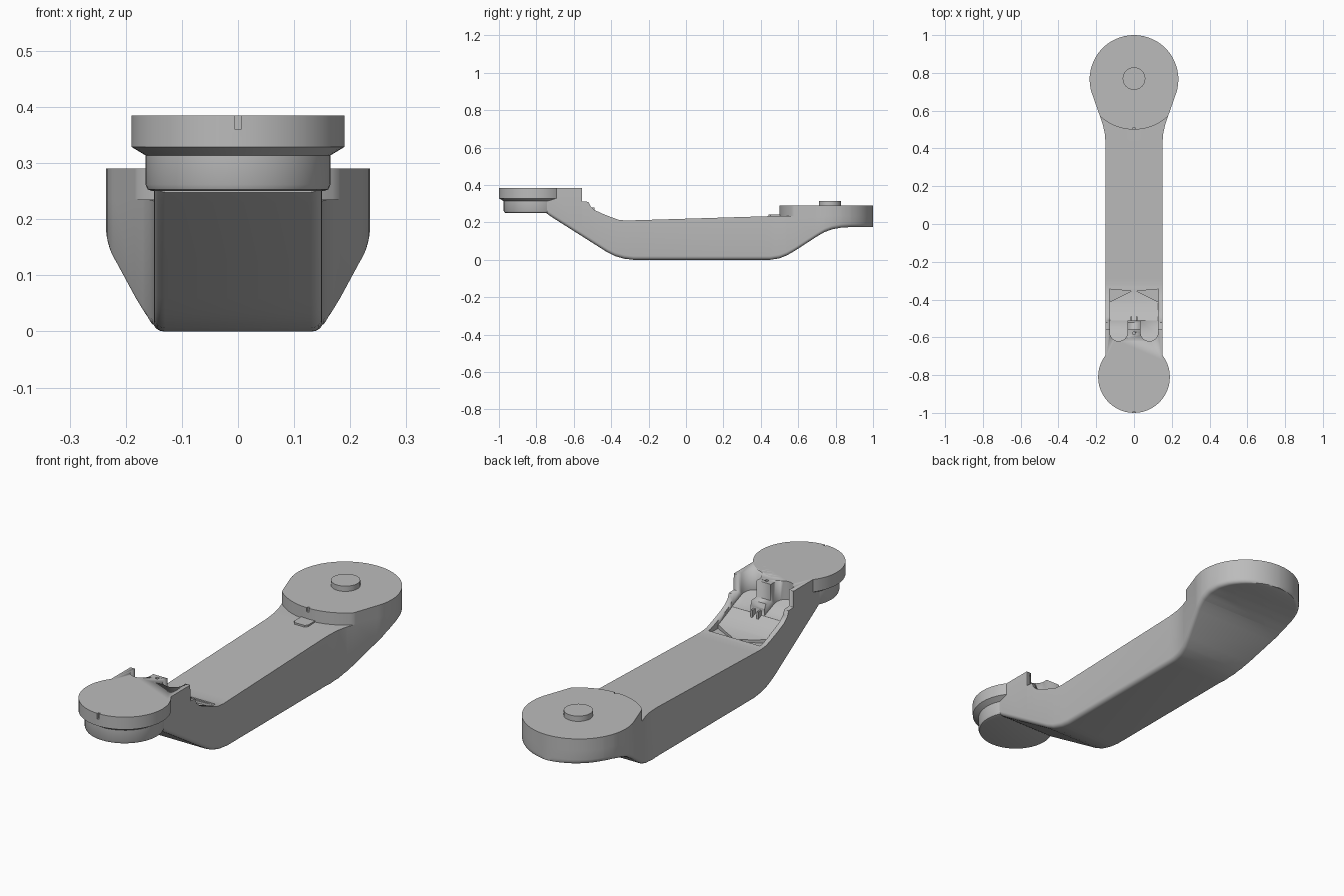
import bpy, bmesh, math

if "Cube" in bpy.data.objects:
    bpy.data.objects.remove(bpy.data.objects["Cube"])

grey = bpy.data.materials.new("light grey")
grey.diffuse_color = (0.5, 0.5, 0.5, 1)
grey.use_nodes = True
grey.node_tree.nodes["Principled BSDF"].inputs["Base Color"].default_value = grey.diffuse_color


def finish(name, bm, angle=30):
    bmesh.ops.recalc_face_normals(bm, faces=bm.faces)
    me = bpy.data.meshes.new(name)
    bm.to_mesh(me)
    bm.free()
    ob = bpy.data.objects.new(name, me)
    bpy.context.collection.objects.link(ob)
    me.materials.append(grey)
    if angle:
        bpy.ops.object.select_all(action='DESELECT')
        bpy.context.view_layer.objects.active = ob
        ob.select_set(True)
        bpy.ops.object.shade_smooth_by_angle(angle=math.radians(angle))
    return ob


def bridge(name, rings, angle=30):
    """Closed solid through matching rings of points."""
    bm = bmesh.new()
    loops = [[bm.verts.new(p) for p in ring] for ring in rings]
    n = len(loops[0])
    for a, b in zip(loops, loops[1:]):
        for i in range(n):
            j = (i + 1) % n
            bm.faces.new((a[i], a[j], b[j], b[i]))
    bm.faces.new(loops[0])
    bm.faces.new(loops[-1])
    return finish(name, bm, angle)


def prism(name, pts, z0, z1, angle=30):
    """Plan outline raised from z0 to z1; z0 may be a function of y."""
    low = z0 if callable(z0) else (lambda y: z0)
    return bridge(name, [[(x, y, low(y)) for x, y in pts],
                         [(x, y, z1) for x, y in pts]], angle)


def lathe(name, profile, cy, n=48):
    return bridge(name, [[(r * math.cos(2 * math.pi * i / n),
                           cy + r * math.sin(2 * math.pi * i / n), z)
                          for i in range(n)] for r, z in profile])


def box(x0, x1, y0, y1):
    return [(x0, y0), (x1, y0), (x1, y1), (x0, y1)]


def cut(target, cutter):
    cutter.hide_render = True
    cutter.hide_set(True)
    m = target.modifiers.new("cut", 'BOOLEAN')
    m.operation = 'DIFFERENCE'
    m.solver = 'EXACT'
    m.object = cutter


def interp(table, y):
    if y <= table[0][0]:
        return table[0][1]
    for (a, va), (b, vb) in zip(table, table[1:]):
        if y <= b:
            return va + (vb - va) * (y - a) / (b - a)
    return table[-1][1]


# Side profile and plan half-width of the arm
TOP = [(-0.745, 0.385), (-0.556, 0.385), (-0.555, 0.312), (-0.521, 0.31),
       (-0.51, 0.285), (-0.49, 0.267), (-0.45, 0.248), (-0.4, 0.228),
       (-0.36, 0.214), (-0.32, 0.21), (0.5, 0.235), (1, 0.236)]
BOTTOM = [(-0.745, 0.248), (-0.72, 0.23), (-0.42, 0.04), (-0.38, 0.02),
          (-0.33, 0.006), (-0.28, 0.0), (0.45, 0.0), (0.5, 0.008), (0.54, 0.024),
          (0.58, 0.047), (0.7, 0.125), (0.74, 0.148), (0.78, 0.163),
          (0.83, 0.172), (0.88, 0.175), (1, 0.175)]
WIDTH = [(0.42, 0.15), (0.48, 0.155), (0.53, 0.166), (0.57, 0.18), (0.68, 0.2187)]
HUB_Y, HUB_R = 0.765, 0.235


def half_width(y):
    if y <= 0.68:
        return interp(WIDTH, y)
    return max(0.004, math.sqrt(max(0, HUB_R ** 2 - (y - HUB_Y) ** 2)))


end_ys = [HUB_Y + HUB_R * math.sin(math.radians(a)) for a in range(-18, 91, 6)]
stations = sorted({round(y, 4) for y in
                   [p[0] for p in TOP + BOTTOM + WIDTH] + end_ys})


# Arm body: rounded-bottom cross-sections along its length
def section(y):
    w, zt, zb = half_width(y), interp(TOP, y), interp(BOTTOM, y)
    r = min(0.02, w * 0.9)
    side = [(w, zt)] + [(w - r + r * math.cos(a), zb + r - r * math.sin(a))
                        for a in (math.pi / 8 * k for k in range(5))]
    return ([(x, y, z) for x, z in side] + [(-x, y, z) for x, z in reversed(side)])


arm = bridge("arm_body", [section(y) for y in stations])

# Recesses behind the front plate: two round-ended scoops
def scoop_floor(y):
    return 0.255 + (-0.5 - y) * 0.4


for s, side in ((1, "right"), (-1, "left")):
    outline = [(0.127, -0.49), (0.035, -0.49)]
    outline += [(0.081 - 0.046 * math.cos(a), -0.578 - 0.042 * math.sin(a))
                for a in (math.pi * k / 12 for k in range(13))]
    cut(arm, prism(side + "_scoop_cutter", [(s * x, y) for x, y in outline],
                   scoop_floor, 0.5))

# Curved saddle channel running down to the arm top
SADDLE = [(-0.512, 0.258), (-0.47, 0.238), (-0.42, 0.217), (-0.38, 0.209), (-0.345, 0.207)]
cut(arm, bridge("saddle_cutter",
                [[(-0.127, y, z), (0.127, y, z), (0.127, y, 0.5), (-0.127, y, 0.5)]
                 for y, z in SADDLE]))

# Triangular pockets at the foot of the saddle
for s, side in ((1, "right"), (-1, "left")):
    cut(arm, prism(side + "_pocket_cutter",
                   [(s * 0.015, -0.355), (s * 0.129, -0.345), (s * 0.129, -0.412)],
                   0.197, 0.5, 0))

# Small hole in the centre post, and ribs in front of it
cut(arm, prism("post_hole_cutter",
               [(0.008 * math.cos(math.pi * k / 6), -0.578 + 0.008 * math.sin(math.pi * k / 6))
                for k in range(12)], 0.36, 0.4))
for s, side in ((1, "right"), (-1, "left")):
    prism(side + "_post_rib", box(s * 0.015 - 0.004, s * 0.015 + 0.004, -0.52, -0.49),
          0.235, 0.28, 0)

# Front joint: flanged disc over a narrower collar
front = lathe("front_joint", [(0.152, 0.25), (0.161, 0.253), (0.165, 0.262), (0.165, 0.314),
                              (0.19, 0.329), (0.19, 0.385)], -0.81)
cut(front, prism("front_notch_cutter", box(-0.005, 0.005, -1.02, -0.992), 0.36, 0.4, 0))

# Rear joint: raised plate, flush with the arm sides, with a round front edge
arc = []
for k in range(-16, 17):
    x = 0.18 * k / 16
    arc.append((x, HUB_Y - math.sqrt(0.265 ** 2 - x * x)))
back = [y for y in stations if y > 0.575]
outline = arc + [(half_width(y), y) for y in back]
outline += [(-half_width(y), y) for y in reversed(back)]
rear = prism("rear_joint_plate", outline, 0.234, 0.29)
cut(rear, prism("rear_notch_cutter", box(-0.006, 0.006, 0.48, 0.51), 0.272, 0.3, 0))

# Rear hub button and latch tab
lathe("rear_button", [(0.06, 0.285), (0.06, 0.314)], 0.77, 32)
tab = [(-0.035, 0.51), (-0.035, 0.452), (-0.025, 0.44),
       (0.025, 0.44), (0.035, 0.452), (0.035, 0.51)]
prism("latch_tab", tab, 0.228, 0.241, 0)
